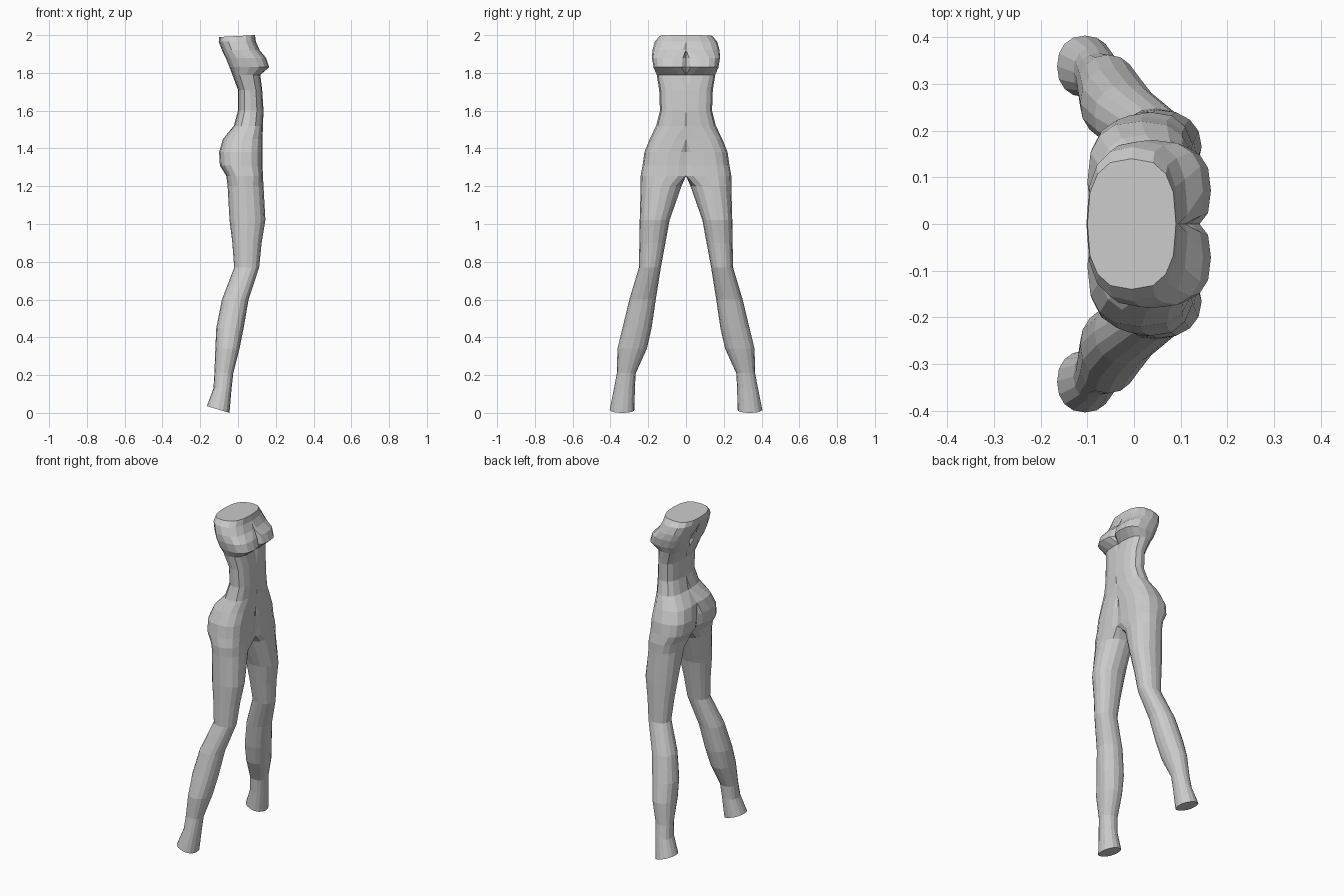
import bpy, bmesh, math

SIDES = 16

# cross-sections of one half: height, back x, front x, centre y, half width
TORSO = [
    (1.995, -0.100, 0.090, 0.000, 0.140),
    (1.965, -0.102, 0.095, 0.000, 0.165),
    (1.920, -0.085, 0.115, 0.020, 0.158),
    (1.880, -0.065, 0.148, 0.070, 0.110),
    (1.830, -0.045, 0.165, 0.072, 0.100),
    (1.790, -0.030, 0.118, 0.030, 0.125),
    (1.710,  0.000, 0.128, 0.000, 0.142),
    (1.600,  0.000, 0.135, 0.000, 0.138),
    (1.520, -0.022, 0.132, 0.010, 0.148),
    (1.450, -0.080, 0.130, 0.060, 0.132),
    (1.380, -0.100, 0.130, 0.090, 0.130),
    (1.310, -0.096, 0.130, 0.100, 0.130),
    (1.255, -0.062, 0.132, 0.105, 0.135),
]
LEG = [
    (1.200, -0.055, 0.135, 0.132, 0.108),
    (1.020, -0.045, 0.145, 0.166, 0.079),
    (0.900, -0.030, 0.125, 0.178, 0.069),
    (0.770, -0.020, 0.112, 0.191, 0.058),
    (0.600, -0.085, 0.056, 0.230, 0.070),
    (0.450, -0.115, 0.030, 0.259, 0.077),
    (0.340, -0.120, 0.008, 0.285, 0.078),
    (0.210, -0.125, -0.025, 0.316, 0.050),
    (0.130, -0.130, -0.034, 0.326, 0.055),
    (0.018, -0.165, -0.045, 0.338, 0.066),
]


def power(v, p):
    return math.copysign(abs(v) ** p, v) if abs(v) > 1e-6 else 0.0


def ring(bm, row, p, tilt=0.0, fill_front=False):
    """Rounded section; anything past the centre plane is flattened on it."""
    z, back, front, cy, ry = row
    cx, rx = (back + front) / 2, (front - back) / 2
    verts = []
    for i in range(SIDES):
        a = 2 * math.pi * i / SIDES
        inner_front = fill_front and math.cos(a) > 0 and math.sin(a) < 0
        c = power(math.cos(a), 0.3 if inner_front else p)
        s = power(math.sin(a), p)
        y = cy + ry * s
        verts.append(bm.verts.new((cx + rx * c, y if y > 0.006 else 0.0, z + tilt * c)))
    return verts


bm = bmesh.new()
rings = []
for k, row in enumerate(TORSO):
    rings.append(ring(bm, row, 0.76, 0.005 if k == 0 else 0.0, 1.25 < row[0] < 1.75))
for row in LEG:
    rings.append(ring(bm, row, 0.9, -0.018 if row is LEG[-1] else 0.0))

# skin between neighbouring sections, left open along the centre plane
for a, b in zip(rings, rings[1:]):
    for i in range(SIDES):
        j = (i + 1) % SIDES
        quad = (a[i], b[i], b[j], a[j])
        if any(v.co.y > 1e-5 for v in quad):
            bm.faces.new(quad)

# flat cuts at the chest and the ankle
bm.faces.new(rings[0])
bm.faces.new(rings[-1][::-1])
bmesh.ops.delete(bm, geom=[v for v in bm.verts if not v.link_faces], context='VERTS')
bmesh.ops.recalc_face_normals(bm, faces=bm.faces)

mesh = bpy.data.meshes.new("torso_and_legs")
bm.to_mesh(mesh)
bm.free()
grey = bpy.data.materials.new("light_grey")
grey.diffuse_color = (0.6, 0.6, 0.6, 1)
mesh.materials.append(grey)
body = bpy.data.objects.new("torso_and_legs", mesh)
bpy.context.collection.objects.link(body)

# other half
mirror = body.modifiers.new("mirror", 'MIRROR')
mirror.use_axis = (False, True, False)
mirror.use_clip = True
mirror.merge_threshold = 0.001
